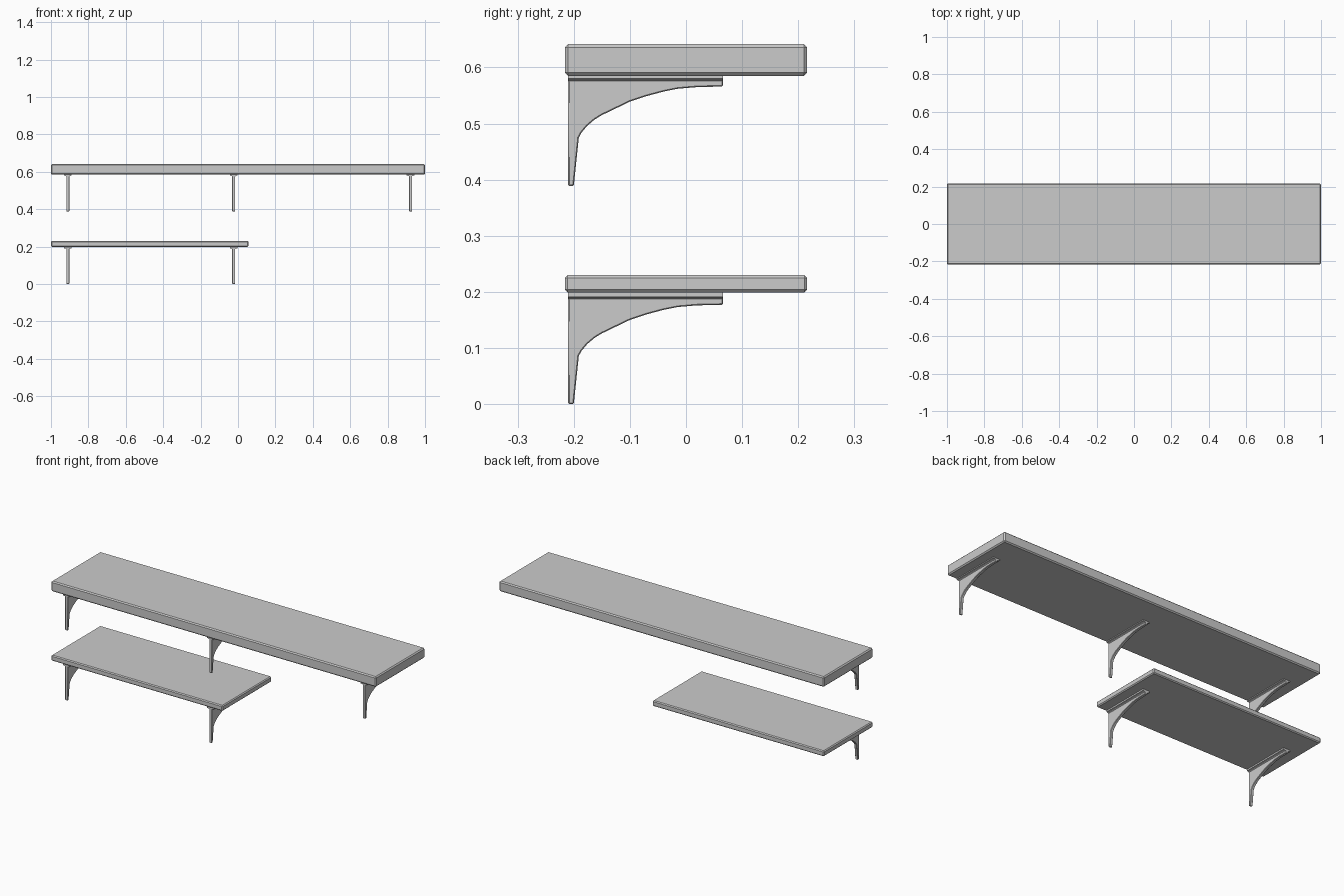
import bpy
import bmesh
from mathutils import Vector

cube = bpy.data.objects.get("Cube")
if cube:
    bpy.data.objects.remove(cube, do_unlink=True)

# Single grey finish
grey = bpy.data.materials.new("light_grey")
grey.use_nodes = True
colour = (0.6, 0.6, 0.6, 1)
grey.diffuse_color = colour
grey.node_tree.nodes["Principled BSDF"].inputs["Base Color"].default_value = colour


def extrude_profile(name, points, depth, location, bevel):
    """Extrude a closed outline by the depth vector and chamfer its edges."""
    bm = bmesh.new()
    face = bm.faces.new([bm.verts.new(p) for p in points])
    grown = bmesh.ops.extrude_face_region(bm, geom=[face])
    verts = [v for v in grown["geom"] if isinstance(v, bmesh.types.BMVert)]
    bmesh.ops.translate(bm, verts=verts, vec=Vector(depth))
    bmesh.ops.recalc_face_normals(bm, faces=bm.faces)
    mesh = bpy.data.meshes.new(name)
    bm.to_mesh(mesh)
    bm.free()
    mesh.materials.append(grey)
    obj = bpy.data.objects.new(name, mesh)
    obj.location = location
    bpy.context.collection.objects.link(obj)
    if bevel:
        mod = obj.modifiers.new("chamfer", 'BEVEL')
        mod.width = bevel
        mod.segments = 1
        mod.limit_method = 'ANGLE'
        mod.angle_limit = 0.7
    return obj


def board(name, x0, x1, z0, z1, bevel):
    half = 0.216
    outline = [(x0, -half, z0), (x1, -half, z0), (x1, half, z0), (x0, half, z0)]
    extrude_profile(name, outline, (0, 0, z1 - z0), (0, 0, 0), bevel)


# Side outline of a bracket: tapered leg, then a concave sweep to the arm tip
SIDE = [(-0.21, 0), (-0.2, 0), (-0.191, 0.086), (-0.186, 0.095), (-0.176, 0.107),
        (-0.163, 0.118), (-0.15, 0.126), (-0.1, 0.15), (-0.07, 0.16), (-0.04, 0.168),
        (-0.015, 0.173), (0.02, 0.176), (0.066, 0.177), (0.066, 0.199), (-0.21, 0.199)]

# End outline of the mounting flange, flared towards the board
FLANGE = [(0.008, 0.187), (0.011, 0.189), (0.021, 0.191), (0.021, 0.199)]


def bracket(name, x, z):
    t = 0.008
    web = extrude_profile(name + "_web", [(-t, y, h) for y, h in SIDE],
                          (2 * t, 0, 0), (x, 0, z), 0.002)
    bpy.ops.object.select_all(action='DESELECT')
    web.select_set(True)
    bpy.context.view_layer.objects.active = web
    bpy.ops.object.shade_smooth_by_angle(angle=0.5)
    outline = FLANGE + [(-a, h) for a, h in reversed(FLANGE)]
    extrude_profile(name + "_flange", [(a, -0.21, h) for a, h in outline],
                    (0, 0.276, 0), (x, 0, z), 0)


# Boards
board("upper_shelf", -1, 1, 0.585, 0.642, 0.006)
board("lower_shelf", -1, 0.056, 0.199, 0.23, 0.005)

# Brackets
for side, x in (("right", -0.91), ("middle", -0.023), ("left", 0.923)):
    bracket("upper_bracket_" + side, x, 0.389)
for side, x in (("right", -0.91), ("left", -0.023)):
    bracket("lower_bracket_" + side, x, 0)
